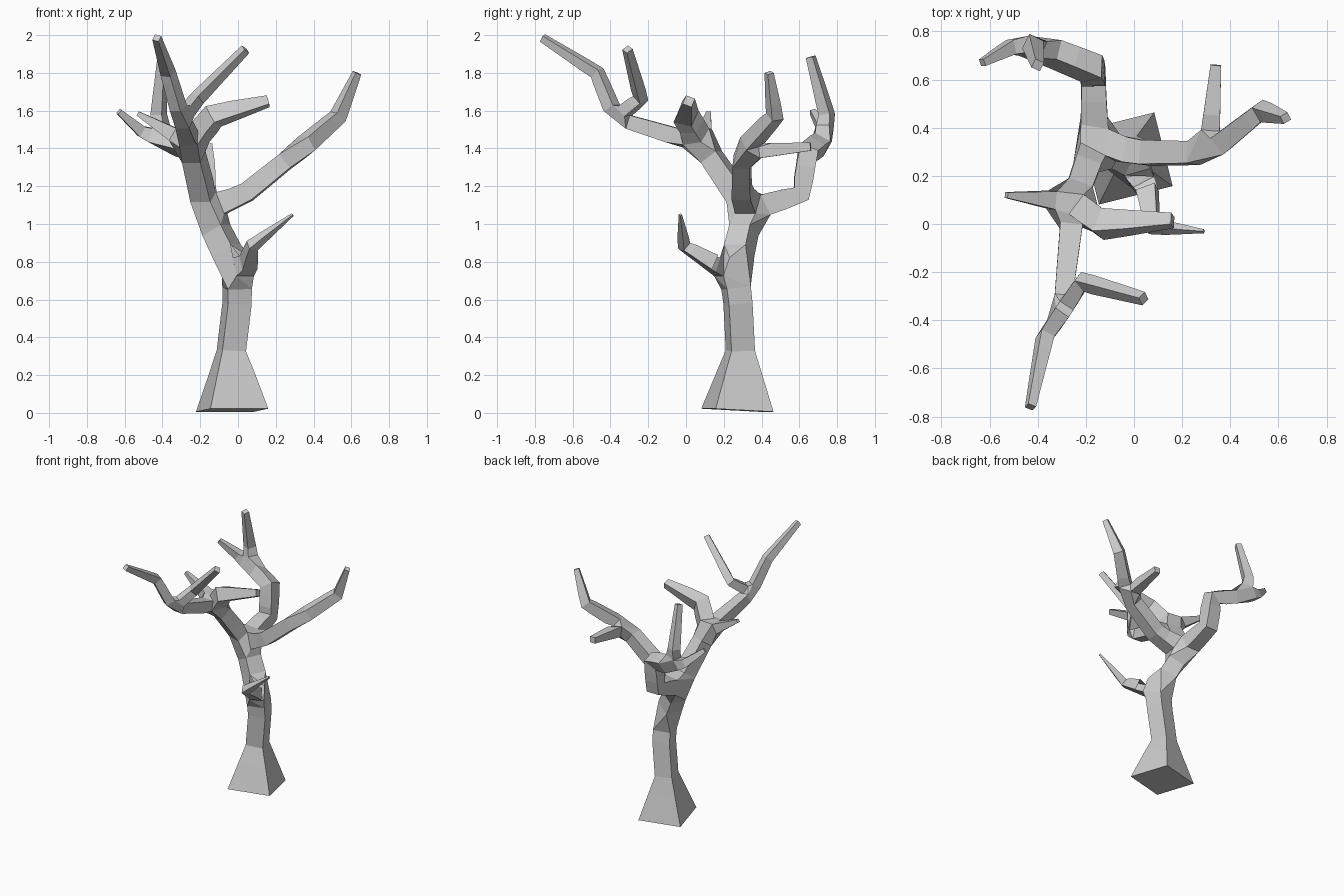
import bpy

if "Cube" in bpy.data.objects:
    bpy.data.objects.remove(bpy.data.objects["Cube"])

verts, radii, edges = [], [], []


def grow(start, *nodes):
    """Continue a limb from node index start through (x, y, z, half_width) nodes."""
    for x, y, z, r in nodes:
        verts.append((x, y, z))
        radii.append(r)
        if start is not None:
            edges.append((start, len(verts) - 1))
        start = len(verts) - 1
    return start


# trunk with flared foot, up to the first fork
low_fork = grow(None, (-.031, .272, .014, .158), (-.035, .288, .33, .064),
                (-.005, .275, .58, .064), (-.005, .255, .745, .066))
# small low twig
grow(low_fork, (.055, .14, .795, .042), (.075, -.01, .885, .027), (.29, -.03, 1.05, .006))
# upper trunk
crown = grow(low_fork, (-.165, .33, 1.07, .058))

# right limb and its backward twig
right_fork = grow(crown, (.05, .295, 1.17, .05), (.31, .295, 1.38, .045))
grow(right_fork, (.53, .47, 1.57, .035), (.63, .44, 1.80, .018))
grow(right_fork, (.34, .66, 1.41, .022))

# back limb curling left, with two tips
back_fork = grow(crown, (-.168, .61, 1.16, .05), (-.175, .645, 1.38, .05),
                 (-.40, .735, 1.44, .045))
grow(back_fork, (-.42, .745, 1.58, .033), (-.40, .66, 1.885, .02))
grow(back_fork, (-.51, .735, 1.49, .03), (-.63, .67, 1.595, .015))

# front limb, its right and left twigs
front_fork = grow(crown, (-.25, .09, 1.42, .05))
grow(front_fork, (-.13, .0, 1.57, .052), (.16, .015, 1.65, .025))
grow(front_fork, (-.53, .12, 1.585, .012))
# forward branch with two tips
tip_fork = grow(front_fork, (-.30, -.37, 1.56, .035))
grow(tip_fork, (-.37, -.47, 1.80, .03), (-.43, -.76, 1.985, .018))
grow(tip_fork, (-.215, -.24, 1.665, .03), (.04, -.31, 1.925, .02))

# square-section skin over the skeleton
mesh = bpy.data.meshes.new("bare_tree")
mesh.from_pydata(verts, edges, [])
tree = bpy.data.objects.new("bare_tree", mesh)
bpy.context.collection.objects.link(tree)
skin = tree.modifiers.new("bark", 'SKIN')
skin.branch_smoothing = 0
skin.use_smooth_shade = False
for i, sv in enumerate(mesh.skin_vertices[0].data):
    sv.radius = (radii[i], radii[i])
    sv.use_root = (i == 0)
